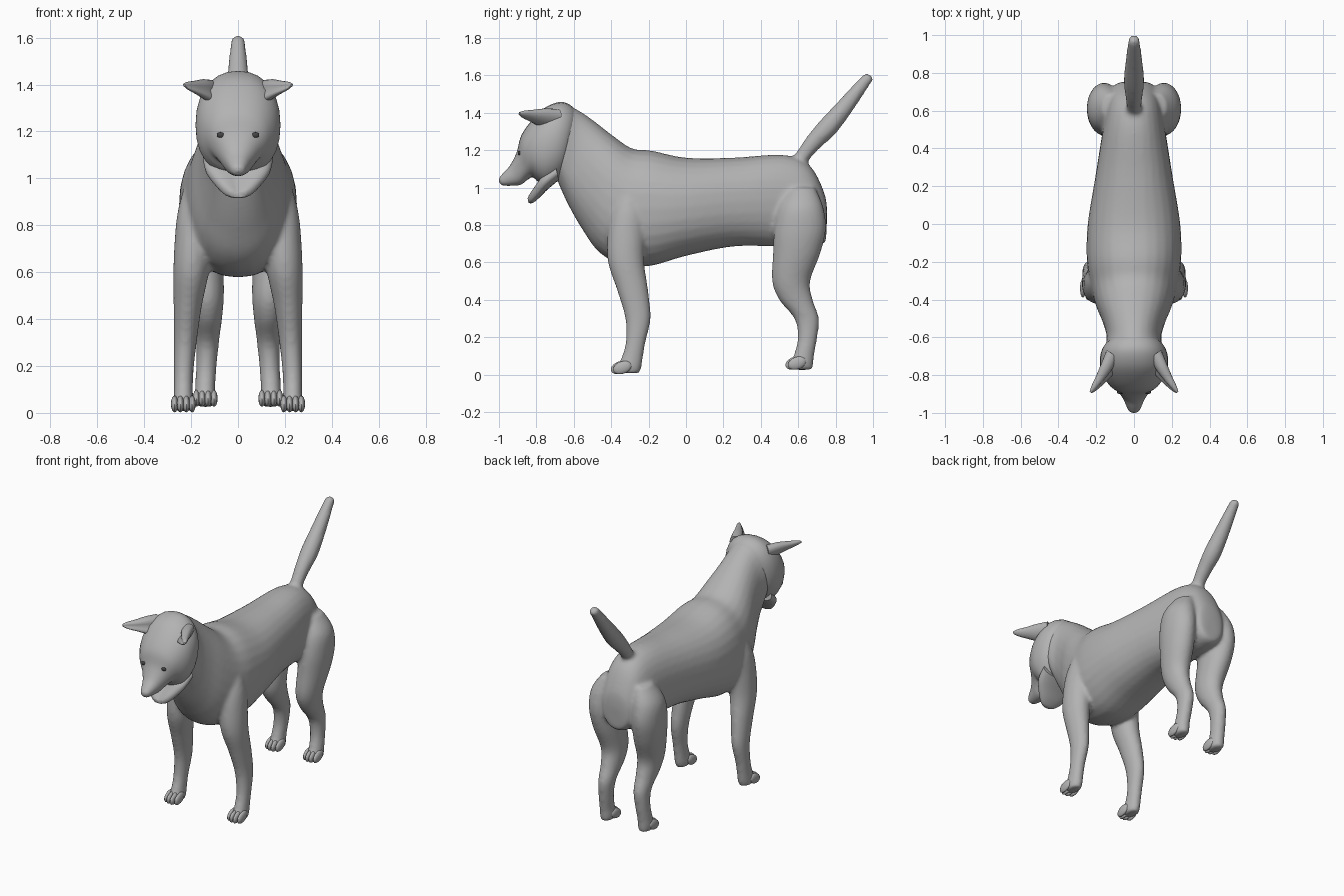
import bpy, bmesh, math
from mathutils import Vector as V, Matrix

if "Cube" in bpy.data.objects:
    bpy.data.objects.remove(bpy.data.objects["Cube"])


def material(name, value):
    m = bpy.data.materials.new(name)
    m.diffuse_color = (value, value, value, 1)
    m.use_nodes = True
    m.node_tree.nodes["Principled BSDF"].inputs["Base Color"].default_value = m.diffuse_color
    return m


COAT = material("grey_coat", 0.45)
DARK = material("dark_eye", 0.06)


def finish(name, bm, mat=COAT, angle=60):
    bmesh.ops.recalc_face_normals(bm, faces=bm.faces)
    me = bpy.data.meshes.new(name)
    bm.to_mesh(me)
    bm.free()
    ob = bpy.data.objects.new(name, me)
    bpy.context.collection.objects.link(ob)
    me.materials.append(mat)
    bpy.ops.object.select_all(action='DESELECT')
    ob.select_set(True)
    bpy.context.view_layer.objects.active = ob
    bpy.ops.object.shade_smooth_by_angle(angle=math.radians(angle))
    return ob


def spline(p0, p1, p2, p3, t):
    return 0.5 * (2 * p1 + (p2 - p0) * t + (2 * p0 - 5 * p1 + 4 * p2 - p3) * t * t
                  + (3 * p1 - p0 - 3 * p2 + p3) * t ** 3)


def loft(bm, rings, power=1.0, sides=28, steps=5, dent=0.0):
    """Closed smooth skin through rings of (centre, side axis, up axis)."""
    n, dense = len(rings), []
    for i in range(n - 1):
        q = [rings[max(0, min(n - 1, i + k))] for k in (-1, 0, 1, 2)]
        for s in range(steps):
            dense.append([spline(q[0][j], q[1][j], q[2][j], q[3][j], s / steps) for j in range(3)])
    dense.append(rings[-1])
    loops = []
    for c, a, b in dense:
        loop = []
        for k in range(sides):
            t = 2 * math.pi * k / sides
            u, w = math.cos(t), math.sin(t)
            u = math.copysign(abs(u) ** power, u)
            w = math.copysign(abs(w) ** power, w)
            if dent and w > 0:          # hollow the upper side
                w *= 1 - dent * (1 - abs(u))
            loop.append(bm.verts.new(c + a * u + b * w))
        loops.append(loop)
    for l0, l1 in zip(loops, loops[1:]):
        for k in range(sides):
            m = (k + 1) % sides
            bm.faces.new((l0[k], l0[m], l1[m], l1[k]))
    bm.faces.new(loops[0][::-1])
    bm.faces.new(loops[-1])


def slices(rows):
    """Rows of top y, top z, bottom y, bottom z, half width."""
    out = []
    for ty, tz, by, bz, w in rows:
        t, b = V((0, ty, tz)), V((0, by, bz))
        out.append((( t + b) / 2, V((w, 0, 0)), (t - b) / 2))
    return out


def ball(bm, centre, size, tilt=0.0):
    m = Matrix.Translation(centre) @ Matrix.Rotation(tilt, 4, 'X') @ Matrix.Diagonal((*size, 1))
    bmesh.ops.create_uvsphere(bm, u_segments=14, v_segments=10, radius=1, matrix=m)


# Trunk and neck
body = bmesh.new()
loft(body, slices([
    (.755, .86, .75, .75, .04), (.74, .97, .735, .70, .10), (.66, 1.12, .63, .68, .14),
    (.52, 1.175, .48, .685, .165), (.25, 1.16, .25, .685, .205), (0, 1.16, 0, .635, .245),
    (-.18, 1.197, -.2, .58, .25), (-.29, 1.21, -.36, .595, .23), (-.4, 1.285, -.47, .66, .2),
    (-.49, 1.355, -.55, .77, .165), (-.57, 1.41, -.62, .89, .145), (-.64, 1.44, -.68, 1.02, .15),
    (-.7, 1.40, -.7, 1.1, .12)]), power=.9)

# Legs: z, x, y, half width, half depth
FRONT = [(.98, .175, -.3, .05, .05), (.86, .185, -.31, .072, .09), (.74, .19, -.32, .08, .1),
         (.6, .2, -.32, .076, .097), (.45, .215, -.285, .06, .083), (.3, .225, -.257, .049, .068),
         (.17, .232, -.27, .042, .053), (.09, .233, -.288, .041, .058), (.04, .233, -.303, .043, .065),
         (.008, .233, -.303, .036, .055)]
HIND = [(1.0, .12, .62, .05, .07), (.9, .15, .615, .088, .118), (.78, .158, .61, .092, .138),
        (.65, .15, .592, .088, .127), (.5, .135, .562, .075, .102), (.4, .13, .588, .062, .09),
        (.3, .13, .645, .049, .066), (.2, .135, .65, .044, .052), (.11, .14, .632, .043, .054),
        (.065, .14, .62, .045, .062), (.026, .14, .622, .038, .055)]
for s in (-1, 1):
    for leg in (FRONT, HIND):
        loft(body, [(V((s * x, y, z)), V((a, 0, 0)), V((0, b, 0))) for z, x, y, a, b in leg])

# Tail
across = V((0, .77, -.64))
loft(body, [(V((0, y, z)), V((r, 0, 0)), across * r) for y, z, r in [
    (.57, 1.08, .05), (.622, 1.165, .04), (.68, 1.24, .046), (.76, 1.325, .054),
    (.86, 1.445, .045), (.95, 1.56, .033), (.977, 1.59, .028), (.987, 1.602, .012)]])

# Fuse trunk, legs and tail into one soft skin
torso = finish("body_legs_and_tail", body)
fuse = torso.modifiers.new("fuse", 'REMESH')
fuse.mode = 'VOXEL'
fuse.voxel_size = .012
fuse.use_smooth_shade = True
soft = torso.modifiers.new("soften", 'SMOOTH')
soft.factor = .5
soft.iterations = 7

# Toes
for name, x0, y0, z0 in (("front_toes", .233, -.352, .038), ("hind_toes", .14, .582, .062)):
    bm = bmesh.new()
    for s in (-1, 1):
        for i in range(4):
            d = i - 1.5
            ball(bm, (s * x0 + d * .025, y0 + .012 * (abs(d) - .5), z0), (.0155, .052, .033), .35)
    finish(name, bm)

# Skull and muzzle
bm = bmesh.new()
loft(bm, slices([
    (-.57, 1.38, -.64, 1.12, .10), (-.61, 1.435, -.66, 1.06, .15), (-.67, 1.458, -.70, 1.025, .176),
    (-.75, 1.43, -.75, 1.01, .18), (-.82, 1.365, -.79, 1.03, .163), (-.88, 1.28, -.82, 1.055, .13),
    (-.905, 1.19, -.85, 1.04, .092), (-.94, 1.12, -.885, 1.015, .062),
    (-.975, 1.08, -.94, 1.01, .042), (-.994, 1.058, -.978, 1.012, .028),
    (-1.0, 1.045, -.992, 1.02, .014)]), power=.9)
skull = finish("head", bm)

# Open lower jaw, hollow on top
bm = bmesh.new()
loft(bm, slices([
    (-.70, 1.13, -.68, 1.04, .15), (-.775, 1.075, -.74, .99, .137), (-.815, 1.02, -.785, .945, .1),
    (-.838, .98, -.82, .918, .065), (-.848, .95, -.842, .918, .035)]), power=.85, dent=.75)
finish("lower_jaw", bm)

# Nose tip
bm = bmesh.new()
ball(bm, (0, -.982, 1.038), (.024, .018, .02))
finish("nose", bm)

# Ears, swept outward and forward, hollow in front
bm = bmesh.new()
for s in (-1, 1):
    rings = []
    for x, y, z, a, b in [(.10, -.70, 1.365, .06, .05), (.135, -.765, 1.375, .052, .043),
                          (.175, -.825, 1.385, .034, .03), (.21, -.87, 1.393, .02, .018),
                          (.228, -.892, 1.397, .007, .008)]:
        rings.append((V((s * x, y, z)), V((s * .3, .25, .92)) * a, V((-s * .8, -.6, 0)) * b))
    loft(bm, rings, sides=20, dent=.6)
finish("ears", bm)

# Eyes set on the face
bpy.context.view_layer.update()
bm = bmesh.new()
for s in (-1, 1):
    hit, loc, nor, idx = skull.ray_cast(V((s * .074, -2, 1.185)), V((0, 1, 0)))
    ball(bm, loc if hit else V((s * .074, -.89, 1.185)), (.017, .008, .012))
finish("eyes", bm, DARK)
